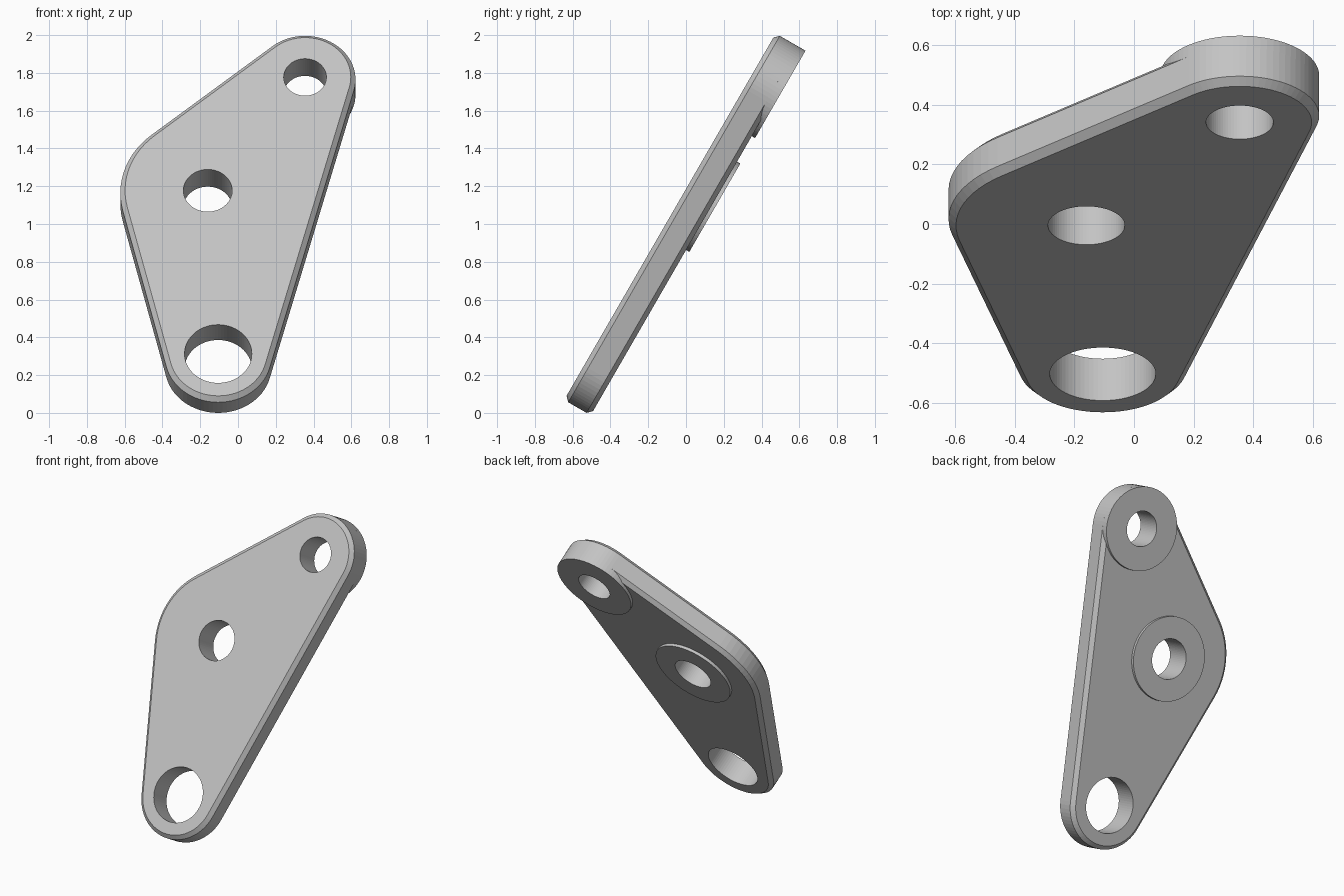
import bpy, bmesh, math
from mathutils import Vector

if "Cube" in bpy.data.objects:
    bpy.data.objects.remove(bpy.data.objects["Cube"])

# Flat layout before tilting: centre x, centre y, outer radius, hole radius
LOWER = (-0.107, 0.02, 0.282, 0.178)
UPPER = (0.353, 1.711, 0.267, 0.113)
MIDDLE = (-0.162, 1.018, 0.463, 0.129)
CORNERS = [LOWER, UPPER, MIDDLE]      # anticlockwise
FRONT, BACK, BOSS_BACK = 0.597, 0.435, 0.415
CHAMFER = 0.025
BOSS_RADIUS = 0.27
SEGMENTS = 72

steel = bpy.data.materials.new("light_grey_metal")
steel.use_nodes = True
grey = (0.55, 0.55, 0.55, 1)
steel.diffuse_color = grey
steel.node_tree.nodes["Principled BSDF"].inputs["Base Color"].default_value = grey


def circle(x, y, radius):
    turn = 2 * math.pi / SEGMENTS
    return [(x + radius * math.cos(i * turn), y + radius * math.sin(i * turn))
            for i in range(SEGMENTS)]


def outline(inset):
    """Tangent-line hull around the three corner circles."""
    normals = []
    for i, a in enumerate(CORNERS):
        b = CORNERS[(i + 1) % 3]
        d = Vector((b[0] - a[0], b[1] - a[1]))
        normals.append(math.atan2(d.y, d.x) - math.acos((a[2] - b[2]) / d.length))
    points = []
    for i, (x, y, radius, _) in enumerate(CORNERS):
        start = normals[i - 1]
        sweep = (normals[i] - start) % (2 * math.pi)
        steps = max(2, round(sweep / (2 * math.pi) * SEGMENTS))
        for k in range(steps + 1):
            angle = start + sweep * k / steps
            points.append((x + (radius - inset) * math.cos(angle),
                           y + (radius - inset) * math.sin(angle)))
    return points


def loft(name, layers, closed=False):
    """Bridge matching loops; cap the ends or join last to first."""
    bm = bmesh.new()
    loops = [[bm.verts.new((x, y, z)) for x, y in pts] for pts, z in layers]
    pairs = list(zip(loops, loops[1:]))
    if closed:
        pairs.append((loops[-1], loops[0]))
    else:
        bm.faces.new(loops[0])
        bm.faces.new(loops[-1])
    for low, high in pairs:
        for i in range(len(low)):
            j = (i + 1) % len(low)
            bm.faces.new((low[i], low[j], high[j], high[i]))
    bmesh.ops.recalc_face_normals(bm, faces=bm.faces)
    mesh = bpy.data.meshes.new(name)
    bm.to_mesh(mesh)
    bm.free()
    mesh.materials.append(steel)
    obj = bpy.data.objects.new(name, mesh)
    bpy.context.collection.objects.link(obj)
    obj.rotation_euler.x = math.radians(60)
    obj.location = (0.002, 0.003, -0.003)
    return obj


# Chamfered plate
plate = loft("plate", [(outline(CHAMFER), BACK), (outline(0), BACK + CHAMFER),
                       (outline(0), FRONT - CHAMFER), (outline(CHAMFER), FRONT)])

# Three through holes
for x, y, _, hole in CORNERS:
    cutter = loft("hole_cutter", [(circle(x, y, hole), BACK - 0.2),
                                  (circle(x, y, hole), FRONT + 0.2)])
    cutter.hide_render = True
    cut = plate.modifiers.new("hole", "BOOLEAN")
    cut.operation = "DIFFERENCE"
    cut.solver = "EXACT"
    cut.object = cutter
    bpy.context.view_layer.objects.active = plate
    bpy.ops.object.modifier_apply(modifier=cut.name)
    bpy.data.objects.remove(cutter)


# Raised rings on the back
def boss(name, spot, radius, top):
    x, y, _, hole = spot
    outer, inner = circle(x, y, radius), circle(x, y, hole)
    loft(name, [(inner, BOSS_BACK), (outer, BOSS_BACK), (outer, top), (inner, top)],
         closed=True)


boss("middle_boss", MIDDLE, BOSS_RADIUS, BACK)
boss("upper_boss", UPPER, UPPER[2], BACK + CHAMFER)
